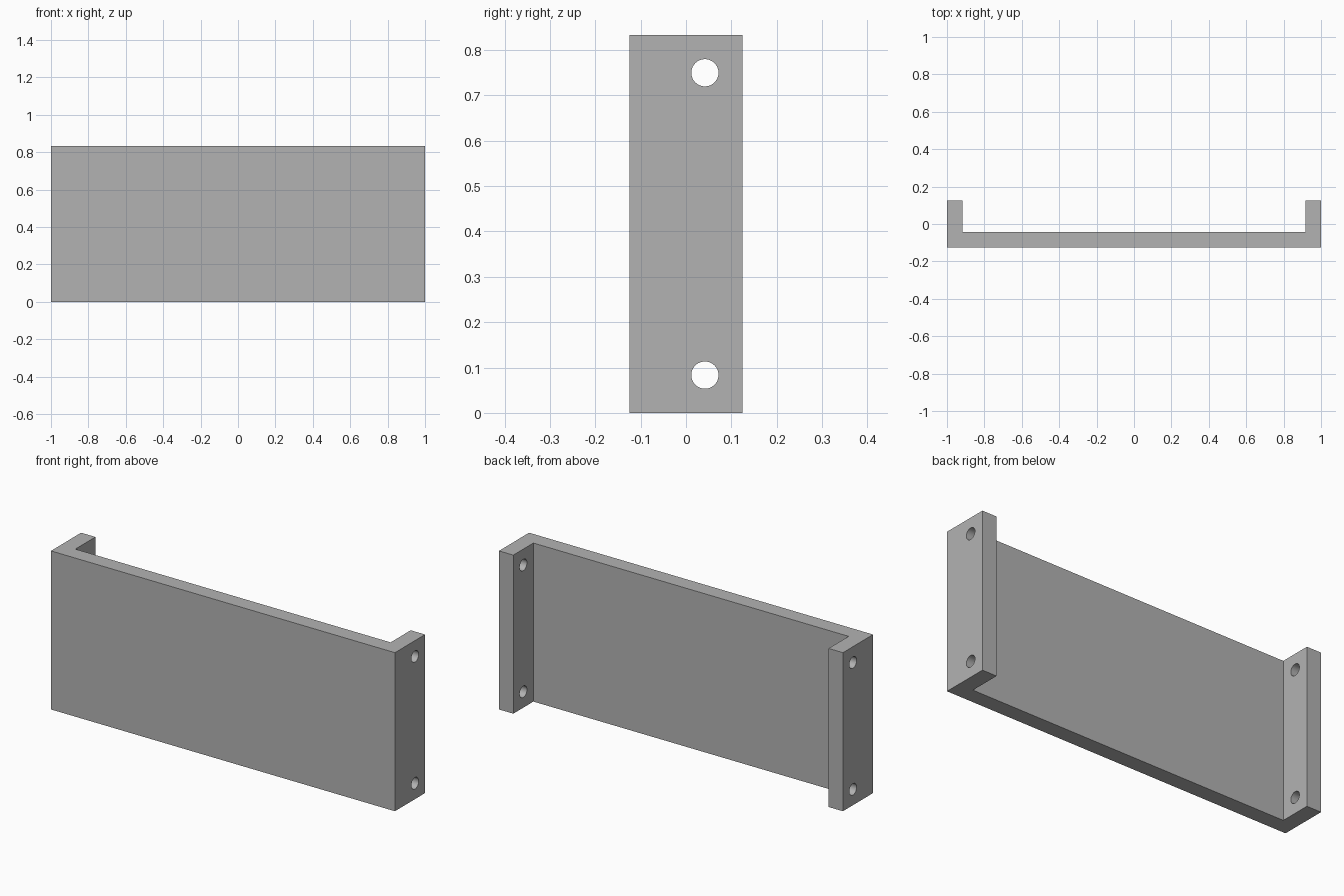
import bpy
import bmesh
from math import radians

cube = bpy.data.objects.get("Cube")
if cube:
    bpy.data.objects.remove(cube, do_unlink=True)

WIDTH, DEPTH, HEIGHT = 2.0, 0.25, 0.8333
WALL = HEIGHT / 10
HOLE_RADIUS = 0.03
HOLE_Y = 0.0417

grey = bpy.data.materials.new("plain grey")
grey.use_nodes = True
colour = (0.45, 0.45, 0.45, 1)
grey.diffuse_color = colour
grey.node_tree.nodes["Principled BSDF"].inputs["Base Color"].default_value = colour

# Channel bracket: half of the U profile, mirrored and extruded upwards
half = [(WIDTH / 2, -DEPTH / 2), (WIDTH / 2, DEPTH / 2),
        (WIDTH / 2 - WALL, DEPTH / 2), (WIDTH / 2 - WALL, WALL - DEPTH / 2)]
outline = half + [(-x, y) for x, y in reversed(half)]
bm = bmesh.new()
base = bm.faces.new([bm.verts.new((x, y, 0)) for x, y in outline])
top = bmesh.ops.extrude_face_region(bm, geom=[base])["geom"]
bmesh.ops.translate(bm, vec=(0, 0, HEIGHT),
                    verts=[v for v in top if isinstance(v, bmesh.types.BMVert)])
bmesh.ops.recalc_face_normals(bm, faces=bm.faces)
mesh = bpy.data.meshes.new("channel_bracket")
bm.to_mesh(mesh)
bm.free()
mesh.materials.append(grey)
bracket = bpy.data.objects.new("channel_bracket", mesh)
bpy.context.collection.objects.link(bracket)

# Screw holes near the top and bottom of both flanges
for z in (WALL, HEIGHT - WALL):
    for side in (-1, 1):
        bpy.ops.mesh.primitive_cylinder_add(
            vertices=48, radius=HOLE_RADIUS, depth=WALL * 2,
            location=(side * (WIDTH - WALL) / 2, HOLE_Y, z),
            rotation=(0, radians(90), 0))
        cutter = bpy.context.object
        cutter.name = "screw_hole_cutter"
        cutter.hide_render = True
        cutter.data.materials.append(grey)
        bpy.ops.object.select_all(action="DESELECT")
        bpy.context.view_layer.objects.active = bracket
        bracket.select_set(True)
        cut = bracket.modifiers.new("screw_hole", "BOOLEAN")
        cut.operation = "DIFFERENCE"
        cut.solver = "EXACT"
        cut.object = cutter
        bpy.ops.object.modifier_apply(modifier=cut.name)
        bpy.data.objects.remove(cutter, do_unlink=True)

bpy.ops.object.shade_smooth_by_angle(angle=radians(30))
